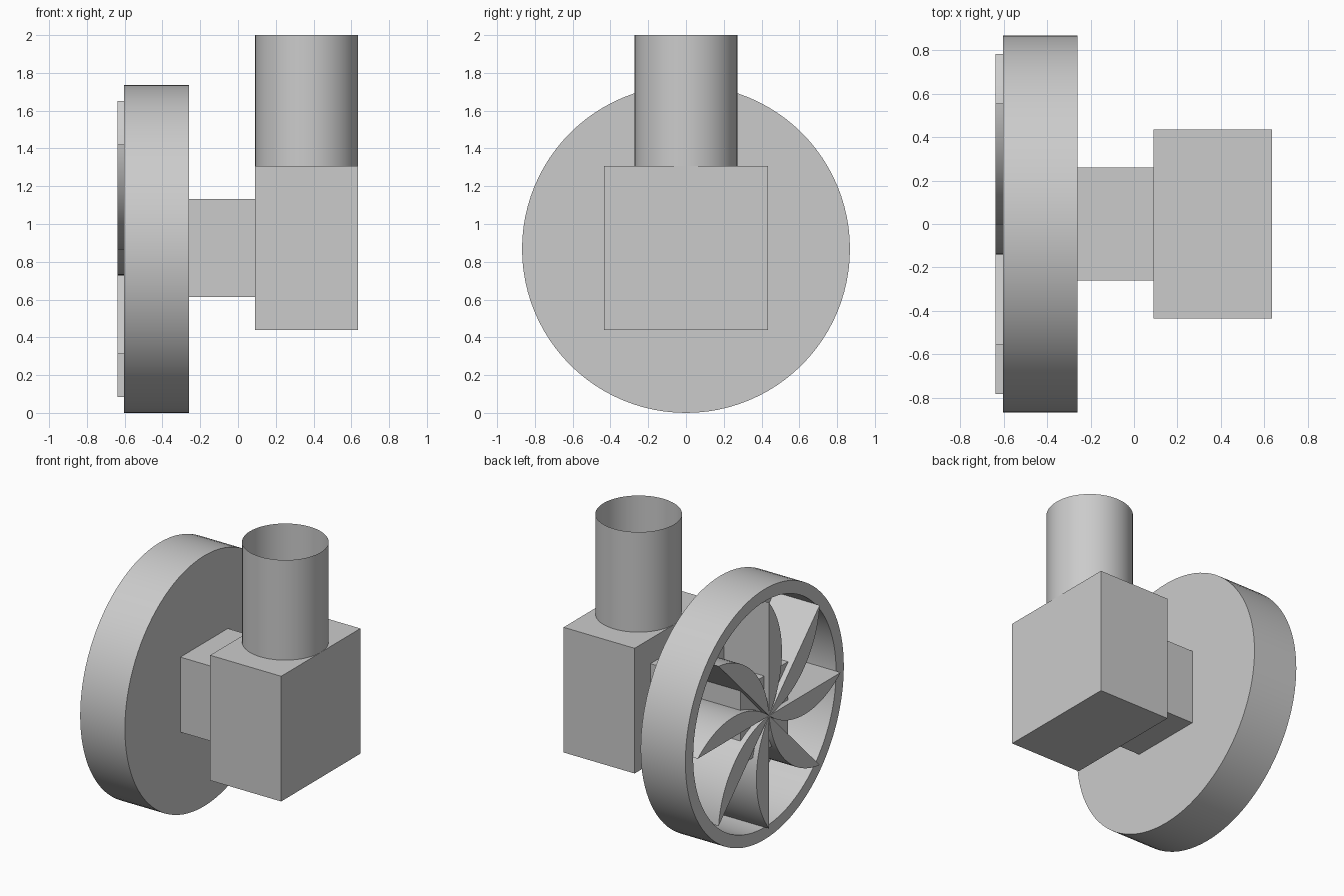
import bpy, bmesh, math
from mathutils import Vector

cube = bpy.data.objects.get("Cube")
if cube:
    bpy.data.objects.remove(cube, do_unlink=True)

grey = bpy.data.materials.new("plain_grey")
grey.use_nodes = True
grey.diffuse_color = (0.6, 0.6, 0.6, 1)
grey.node_tree.nodes["Principled BSDF"].inputs["Base Color"].default_value = (0.6, 0.6, 0.6, 1)

AXLE_Z = 0.868
RIM_INNER = 0.783
FLOOR_X = -0.29


def finish(name, bm, recalc=True):
    """Turn a bmesh into a named, shaded object."""
    bmesh.ops.remove_doubles(bm, verts=bm.verts, dist=1e-5)
    if recalc:
        bmesh.ops.recalc_face_normals(bm, faces=bm.faces)
    mesh = bpy.data.meshes.new(name)
    bm.to_mesh(mesh)
    bm.free()
    mesh.materials.append(grey)
    obj = bpy.data.objects.new(name, mesh)
    bpy.context.collection.objects.link(obj)
    bpy.ops.object.select_all(action="DESELECT")
    obj.select_set(True)
    bpy.context.view_layer.objects.active = obj
    bpy.ops.object.shade_smooth_by_angle(angle=math.radians(30))
    return obj


def box(name, low, high):
    bm = bmesh.new()
    bmesh.ops.create_cube(bm, size=1)
    low, high = Vector(low), Vector(high)
    for v in bm.verts:
        v.co = (low + high) / 2 + v.co * (high - low)
    return finish(name, bm)


# Wheel housing: dish open towards -x, revolved about the axle
bm = bmesh.new()
profile = [(FLOOR_X, 0), (FLOOR_X, RIM_INNER), (-0.603, RIM_INNER),
           (-0.603, AXLE_Z), (-0.26, AXLE_Z), (-0.26, 0)]
verts = [bm.verts.new((x, 0, AXLE_Z + r)) for x, r in profile]
edges = [bm.edges.new(pair) for pair in zip(verts, verts[1:])]
bmesh.ops.spin(bm, geom=verts + edges, cent=(0, 0, AXLE_Z), axis=(1, 0, 0),
               angle=math.tau, steps=96, use_merge=True)
finish("wheel_housing", bm)

# Blades: straight on one side, bulging on the other
BULGE = 0.14
half = RIM_INNER / 2
radius = (half ** 2 + BULGE ** 2) / (2 * BULGE)
sweep = math.asin(half / radius)
STEPS = 20
for k in range(8):
    a = k * math.tau / 8
    outward = Vector((0, -math.sin(a), math.cos(a)))
    side = Vector((0, -math.cos(a), -math.sin(a)))
    bm = bmesh.new()
    outline = []
    for i in range(STEPS + 1):
        t = sweep * (2 * i / STEPS - 1)
        p = outward * (half + radius * math.sin(t))
        p += side * (radius * math.cos(t) - radius + BULGE)
        outline.append(bm.verts.new(p + Vector((-0.638, 0, AXLE_Z))))
    face = bm.faces.new(outline)
    out = bmesh.ops.extrude_face_region(bm, geom=[face], use_keep_orig=True)
    for v in out["geom"]:
        if isinstance(v, bmesh.types.BMVert):
            v.co.x = FLOOR_X
    finish(f"blade_{k + 1}", bm)

# Duct from inside the wheel to the chamber
box("connecting_duct", (-0.6, -0.26, 0.613), (0.09, 0.26, 1.133))
box("chamber", (0.09, -0.434, 0.438), (0.635, 0.434, 1.306))

# Thin open chimney on top of the chamber
bm = bmesh.new()
bmesh.ops.create_cone(bm, cap_ends=False, segments=64, radius1=0.272,
                      radius2=0.272, depth=0.694)
bmesh.ops.translate(bm, verts=bm.verts, vec=(0.363, 0, 1.653))
finish("chimney", bm)
